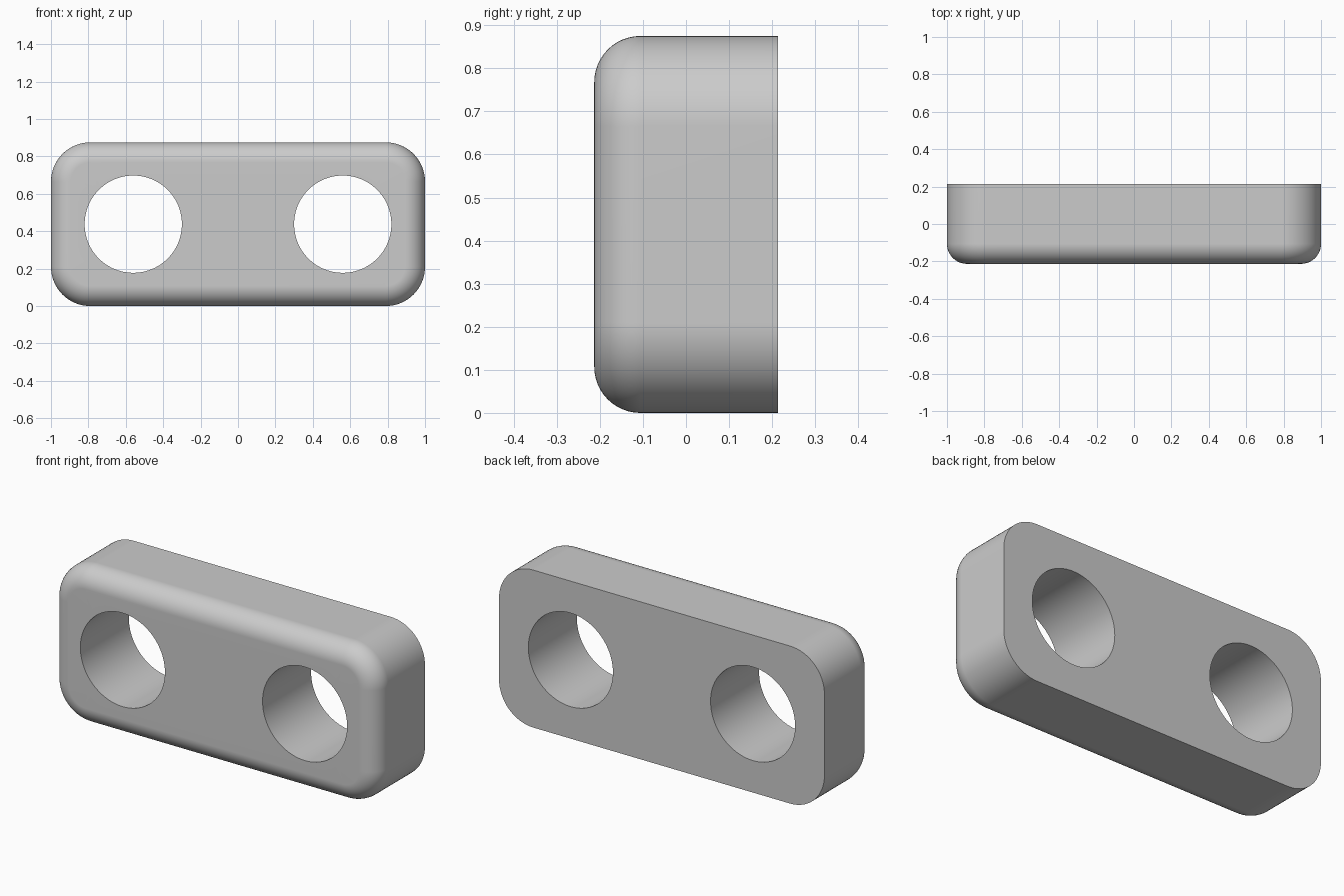
import bpy
import bmesh
from math import sin, cos, pi

cube = bpy.data.objects.get("Cube")
if cube:
    bpy.data.objects.remove(cube, do_unlink=True)

HALF_W, HALF_D, HEIGHT = 1.0, 0.213, 0.875
CORNER, FILLET = 0.21, 0.107
HOLE_X, HOLE_R = 0.56, 0.26
ARC_STEPS, FILLET_STEPS, HOLE_STEPS = 16, 12, 96

bm = bmesh.new()
mid = HEIGHT / 2


def rounded_outline(y, inset):
    """Ring of vertices around a rounded rectangle, shrunk by inset."""
    r = CORNER - inset
    cx, cz = HALF_W - CORNER, mid - CORNER
    ring = []
    for quarter, (sx, sz) in enumerate([(1, 1), (-1, 1), (-1, -1), (1, -1)]):
        for i in range(ARC_STEPS + 1):
            a = (quarter + i / ARC_STEPS) * pi / 2
            ring.append(bm.verts.new((sx * cx + r * cos(a), y, mid + sz * cz + r * sin(a))))
    return ring


def circle(x, y):
    angles = [2 * pi * i / HOLE_STEPS for i in range(HOLE_STEPS)]
    return [bm.verts.new((x + HOLE_R * cos(a), y, mid + HOLE_R * sin(a))) for a in angles]


def bridge(a, b):
    for i in range(len(a)):
        j = (i + 1) % len(a)
        bm.faces.new((a[i], a[j], b[j], b[i]))


def cap(loops):
    """Flat face bounded by an outline and its holes."""
    edges = [bm.edges.get((v, loop[i - 1])) for loop in loops for i, v in enumerate(loop)]
    bmesh.ops.triangle_fill(bm, edges=edges, use_beauty=True, use_dissolve=False)


# Outer wall with a rounded front rim
rings = [rounded_outline(HALF_D, 0)]
for k in range(FILLET_STEPS + 1):
    a = k / FILLET_STEPS * pi / 2
    rings.append(rounded_outline(-HALF_D + FILLET * (1 - sin(a)), FILLET * (1 - cos(a))))
for a, b in zip(rings, rings[1:]):
    bridge(a, b)

# Two round through holes
front, back = [rings[-1]], [rings[0]]
for x in (-HOLE_X, HOLE_X):
    f, b = circle(x, -HALF_D), circle(x, HALF_D)
    bridge(f, b)
    front.append(f)
    back.append(b)

# Flat front and back faces
cap(front)
cap(back)
bmesh.ops.recalc_face_normals(bm, faces=bm.faces)

mesh = bpy.data.meshes.new("two_hole_plate")
bm.to_mesh(mesh)
bm.free()
plate = bpy.data.objects.new("two_hole_plate", mesh)
bpy.context.collection.objects.link(plate)

# Single grey material
GREY = (0.6, 0.6, 0.6, 1)
mat = bpy.data.materials.new("plain_grey")
mat.use_nodes = True
mat.diffuse_color = GREY
mat.node_tree.nodes["Principled BSDF"].inputs["Base Color"].default_value = GREY
mesh.materials.append(mat)

# Smooth curves, crisp edges, flat faces kept flat
bpy.ops.object.select_all(action="DESELECT")
plate.select_set(True)
bpy.context.view_layer.objects.active = plate
bpy.ops.object.shade_smooth_by_angle(angle=pi / 6)
weighted = plate.modifiers.new("weighted_normals", "WEIGHTED_NORMAL")
weighted.keep_sharp = True
